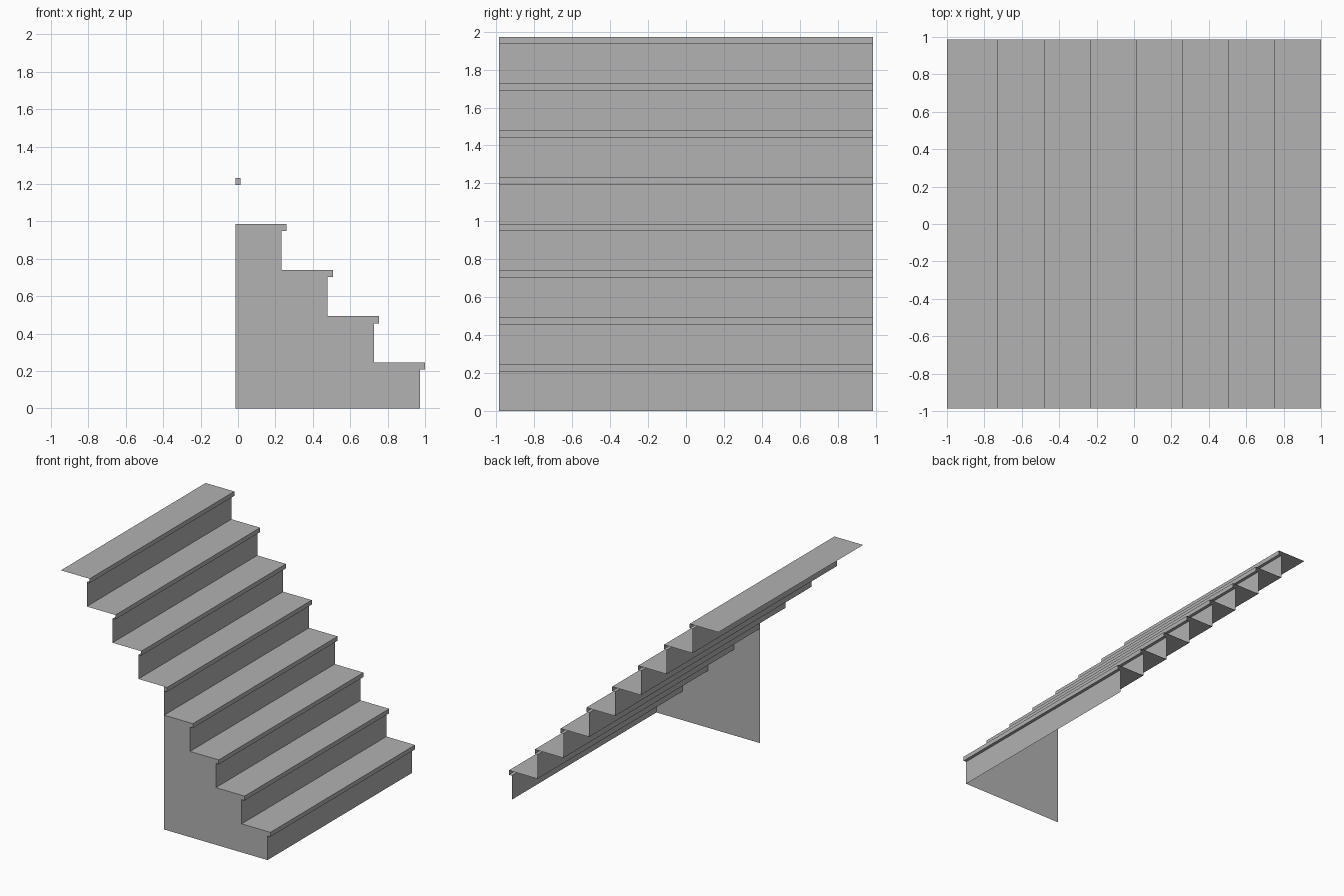
import bpy
import bmesh

cube = bpy.data.objects.get("Cube")
if cube:
    bpy.data.objects.remove(cube, do_unlink=True)

STEPS = 8
PANEL_STEPS = 4            # steps closed off by the side panel
NOSE = 0.027               # overhang of each tread
LIP = 0.038                # height of the tread edge
RISE = (2 - NOSE) / STEPS  # rise and run are equal
HALF = RISE * STEPS / 2    # half the stair width
FOOT = 1 - NOSE            # x of the lowest riser

grey = bpy.data.materials.new("stone grey")
grey.use_nodes = True
colour = (0.445, 0.445, 0.445, 1)
grey.diffuse_color = colour
grey.node_tree.nodes["Principled BSDF"].inputs["Base Color"].default_value = colour


def make_object(name, faces):
    """Build one flat-shaded object from a list of face outlines."""
    bm = bmesh.new()
    for outline in faces:
        bm.faces.new([bm.verts.new(p) for p in outline])
    bmesh.ops.remove_doubles(bm, verts=bm.verts, dist=0.0001)
    mesh = bpy.data.meshes.new(name)
    bm.to_mesh(mesh)
    bm.free()
    mesh.materials.append(grey)
    obj = bpy.data.objects.new(name, mesh)
    bpy.context.collection.objects.link(obj)
    return obj


def step_profile(i):
    """Riser, overhang, lip and tread of one step, as x-z points."""
    x, z = FOOT - i * RISE, (i + 1) * RISE
    return [(x, z - RISE), (x, z - LIP), (x + NOSE, z - LIP),
            (x + NOSE, z), (x - RISE, z)]


def front(points):
    return [(x, -HALF, z) for x, z in points]


# Open sheet of risers and treads
sheet = []
for i in range(STEPS):
    profile = step_profile(i)
    for (xa, za), (xb, zb) in zip(profile, profile[1:]):
        sheet.append([(xa, -HALF, za), (xa, HALF, za),
                      (xb, HALF, zb), (xb, -HALF, zb)])
make_object("stair_treads_and_risers", sheet)

# Stepped side panel under the lower flight
panel_x = FOOT - PANEL_STEPS * RISE
outline = [(panel_x, 0)]
for i in range(PANEL_STEPS):
    outline += step_profile(i)[:4]
outline.append((panel_x, PANEL_STEPS * RISE))
make_object("side_panel", [front(outline)])

# End cap of the tread edge just above the panel
cap = step_profile(PANEL_STEPS)[1:4]
cap.append((panel_x, cap[-1][1]))
make_object("tread_end_cap", [front(cap)])
